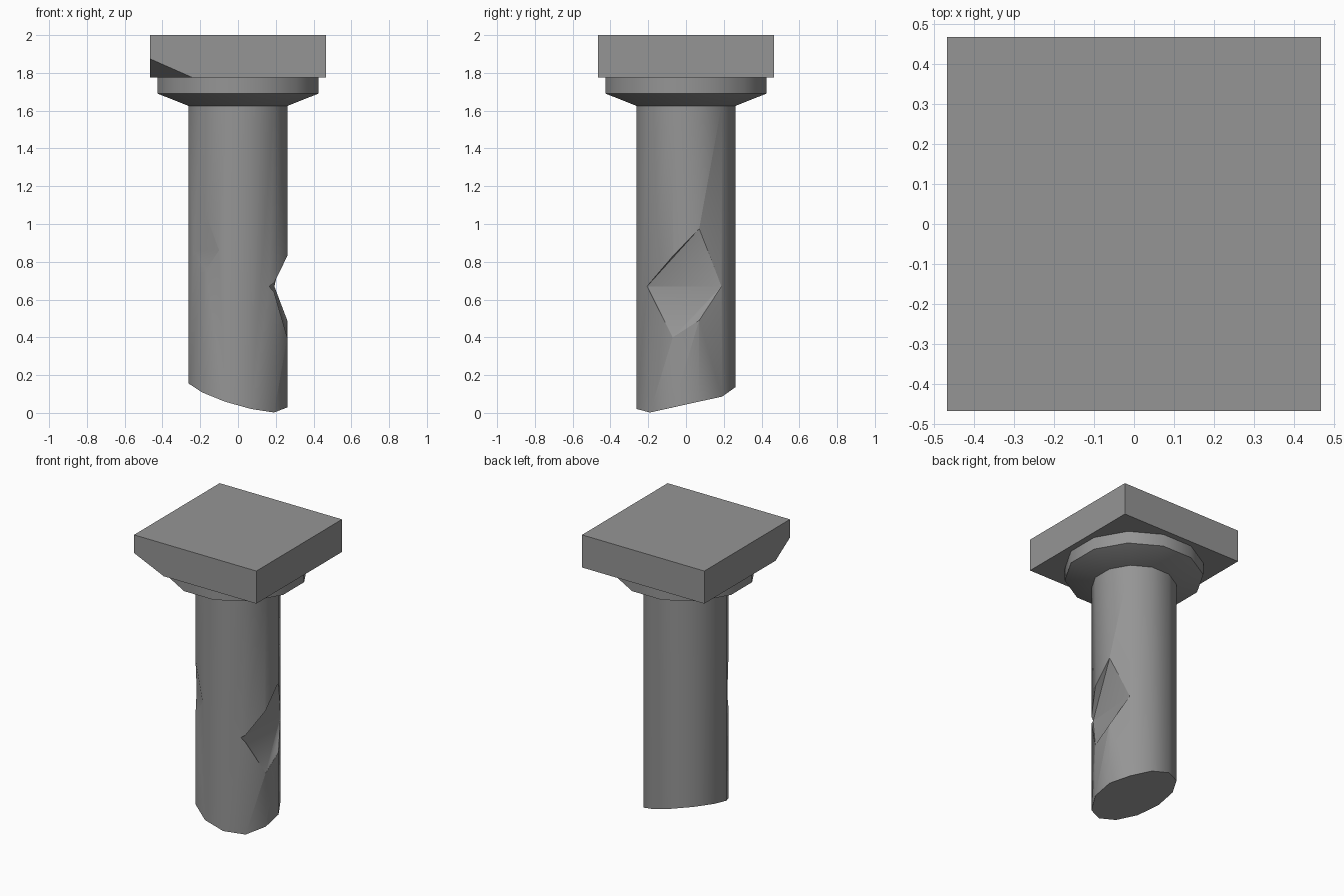
import bpy, bmesh, math
from mathutils import Vector

if "Cube" in bpy.data.objects:
    bpy.data.objects.remove(bpy.data.objects["Cube"])

stone = bpy.data.materials.new("grey stone")
stone.diffuse_color = (0.3, 0.3, 0.3, 1)
stone.use_nodes = True
stone.node_tree.nodes["Principled BSDF"].inputs["Base Color"].default_value = stone.diffuse_color


def finish(name, bm):
    bmesh.ops.recalc_face_normals(bm, faces=bm.faces)
    me = bpy.data.meshes.new(name)
    bm.to_mesh(me)
    bm.free()
    ob = bpy.data.objects.new(name, me)
    bpy.context.collection.objects.link(ob)
    me.materials.append(stone)
    return ob


def activate(ob):
    bpy.ops.object.select_all(action='DESELECT')
    ob.select_set(True)
    bpy.context.view_layer.objects.active = ob


def lathe(name, profile, sides=12):
    """Stacked 12-sided rings of (radius, z), capped at both ends."""
    bm = bmesh.new()
    rings = []
    for r, z in profile:
        angles = [math.radians(15) + math.tau * i / sides for i in range(sides)]
        rings.append([bm.verts.new((r * math.cos(a), r * math.sin(a), z)) for a in angles])
    for lo, hi in zip(rings, rings[1:]):
        for i in range(sides):
            j = (i + 1) % sides
            bm.faces.new((lo[i], lo[j], hi[j], hi[i]))
    bm.faces.new(rings[0][::-1])
    bm.faces.new(rings[-1])
    return finish(name, bm)


def chip(target, points, direction):
    """Cut away the hull of the points swept outward along direction."""
    bm = bmesh.new()
    for p in points:
        bm.verts.new(p)
        bm.verts.new(Vector(p) + Vector(direction))
    res = bmesh.ops.convex_hull(bm, input=bm.verts)
    junk = {v for v in res["geom_interior"] if isinstance(v, bmesh.types.BMVert)}
    bmesh.ops.delete(bm, geom=list(junk), context='VERTS')
    cutter = finish("chip_cutter", bm)
    cutter.hide_render = True
    activate(target)
    mod = target.modifiers.new("chip", 'BOOLEAN')
    mod.operation = 'DIFFERENCE'
    mod.solver = 'EXACT'
    mod.object = cutter
    bpy.ops.object.modifier_apply(modifier=mod.name)
    bpy.data.objects.remove(cutter, do_unlink=True)


# Shaft with a slanted broken lower end
shaft = lathe("column_shaft", [(0.27, 0.0), (0.27, 1.64)])
for v in shaft.data.vertices:
    if v.co.z < 0.5:
        v.co.z = 0.0975 - 0.28 * v.co.x + 0.22 * v.co.y
        if v.co.x > 0.25:
            v.co.z += 0.02

# Large chip on the right side, small chip at the front left
chip(shaft, [(0.165, -0.206, 0.67), (0.193, 0.189, 0.67),
             (0.26, 0.07, 0.975), (0.26, -0.07, 0.83),
             (0.26, 0.07, 0.49), (0.26, -0.07, 0.40)], (0.3, 0, 0))
chip(shaft, [(-0.235, -0.115, 0.86), (-0.10, -0.243, 0.86),
             (-0.191, -0.191, 1.11), (-0.191, -0.191, 0.725)], (-0.3, -0.3, 0))

# Flared collar under the slab
collar = lathe("capital_collar", [(0.27, 1.625), (0.44, 1.69), (0.44, 1.775)])

# Square slab with one lower corner broken off
h = 0.467
bm = bmesh.new()
bmesh.ops.create_cube(bm, size=1)
for v in bm.verts:
    v.co = (v.co.x * 2 * h, v.co.y * 2 * h, 1.8875 + v.co.z * 0.225)
a, b, c = Vector((-h, -h, 1.875)), Vector((-0.24, -h, 1.775)), Vector((-h, -0.31, 1.775))
n = (b - a).cross(c - a)
if n.z > 0:
    n = -n
cut = bmesh.ops.bisect_plane(bm, geom=bm.verts[:] + bm.edges[:] + bm.faces[:],
                             plane_co=a, plane_no=n, clear_outer=True)
bmesh.ops.holes_fill(bm, edges=[e for e in bm.edges if e.is_boundary])
slab = finish("capital_slab", bm)

# Rounded parts are smooth, the slab stays flat
for ob in (shaft, collar):
    activate(ob)
    bpy.ops.object.shade_smooth_by_angle(angle=math.radians(32))
